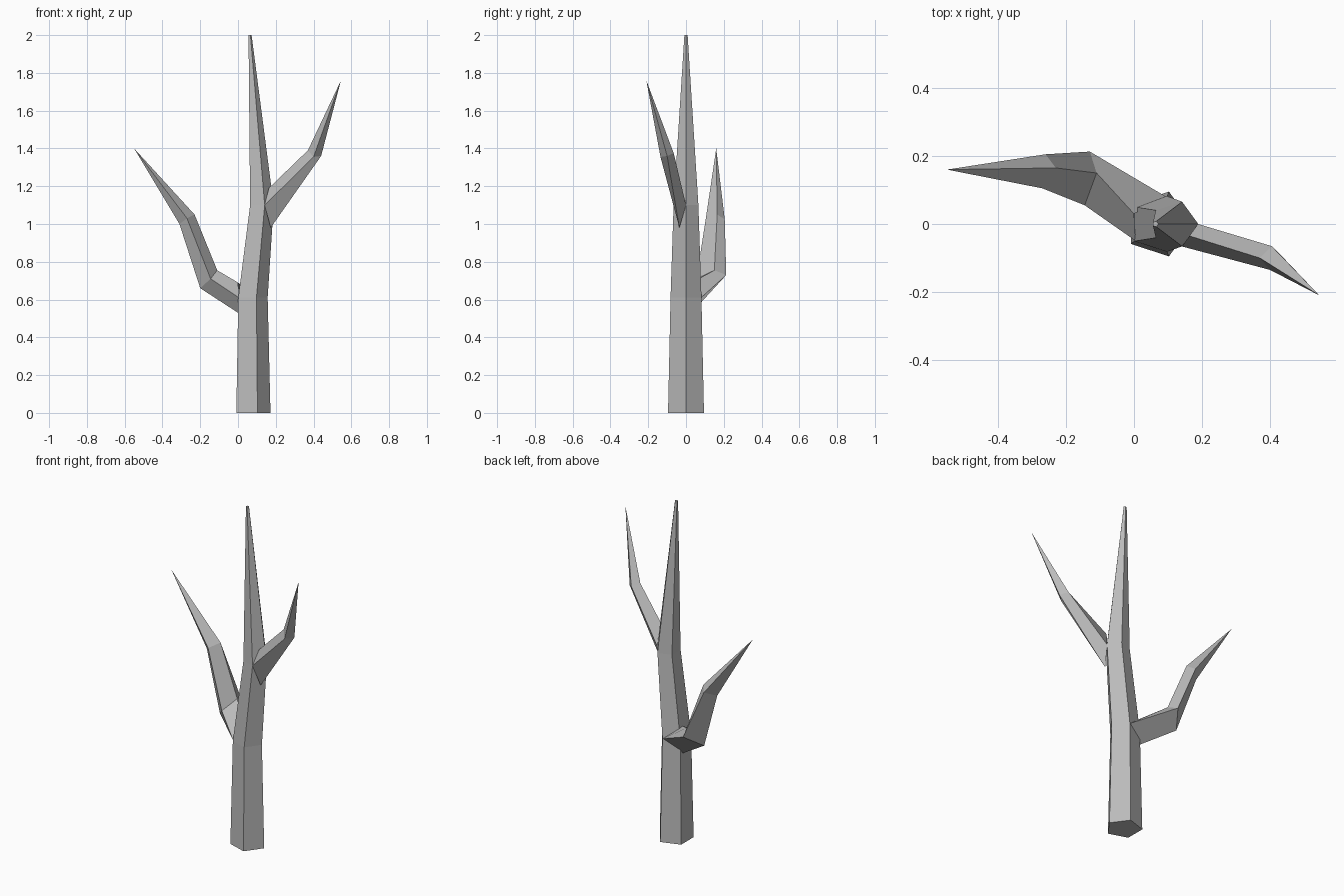
import bpy, math

cube = bpy.data.objects.get("Cube")
if cube:
    bpy.data.objects.remove(cube, do_unlink=True)

# One grey bark material
GREY = (0.5, 0.5, 0.5, 1)
bark = bpy.data.materials.new("grey_bark")
bark.use_nodes = True
bark.diffuse_color = GREY
bark.node_tree.nodes["Principled BSDF"].inputs["Base Color"].default_value = GREY


def loft(name, rings, cap_ends=False):
    """Flat-shaded skin through rings; a one-point last ring makes a tip."""
    n = len(rings[0])
    verts = [p for ring in rings for p in ring]
    faces = []
    for r in range(len(rings) - 1):
        a, b = r * n, (r + 1) * n
        for i in range(n):
            j = (i + 1) % n
            if len(rings[r + 1]) == 1:
                faces.append((a + i, a + j, b))
            else:
                faces.append((a + i, a + j, b + j, b + i))
    if cap_ends:
        faces.append(tuple(reversed(range(n))))
        faces.append(tuple(range(len(verts) - n, len(verts))))
    mesh = bpy.data.meshes.new(name)
    mesh.from_pydata(verts, [], faces)
    mesh.materials.append(bark)
    obj = bpy.data.objects.new(name, mesh)
    bpy.context.collection.objects.link(obj)
    return obj


def pentagon(x, z, radius):
    return [(x + radius * math.cos(math.tau * k / 5),
             radius * math.sin(math.tau * k / 5), z) for k in range(5)]


# Five-sided trunk, bending slightly and tapering to a narrow top
loft("trunk", [pentagon(0.072, 0, 0.1), pentagon(0.071, 0.61, 0.086),
               pentagon(0.120, 1.10, 0.069), pentagon(0.063, 2, 0.009)], True)

# Four-sided branches; each ring runs top, front, bottom, back
loft("right_branch", [
    [(0.00, 0.03, 0.69), (0.005, -0.05, 0.61), (0.00, 0.03, 0.53), (0.095, 0.08, 0.61)],
    [(-0.11, 0.15, 0.755), (-0.145, 0.055, 0.71), (-0.20, 0.115, 0.66), (-0.13, 0.213, 0.73)],
    [(-0.23, 0.165, 1.05), (-0.27, 0.105, 1.03), (-0.31, 0.15, 1.0), (-0.26, 0.205, 1.025)],
    [(-0.55, 0.16, 1.4)]])

# Ring order is reversed here so the faces point outwards
loft("left_branch", [
    [(0.163, -0.035, 1.19), (0.188, 0.0, 1.1), (0.173, -0.035, 0.98), (0.141, -0.066, 1.1)],
    [(0.37, -0.10, 1.39), (0.405, -0.065, 1.375), (0.44, -0.10, 1.36), (0.40, -0.135, 1.355)],
    [(0.545, -0.21, 1.76)]])
